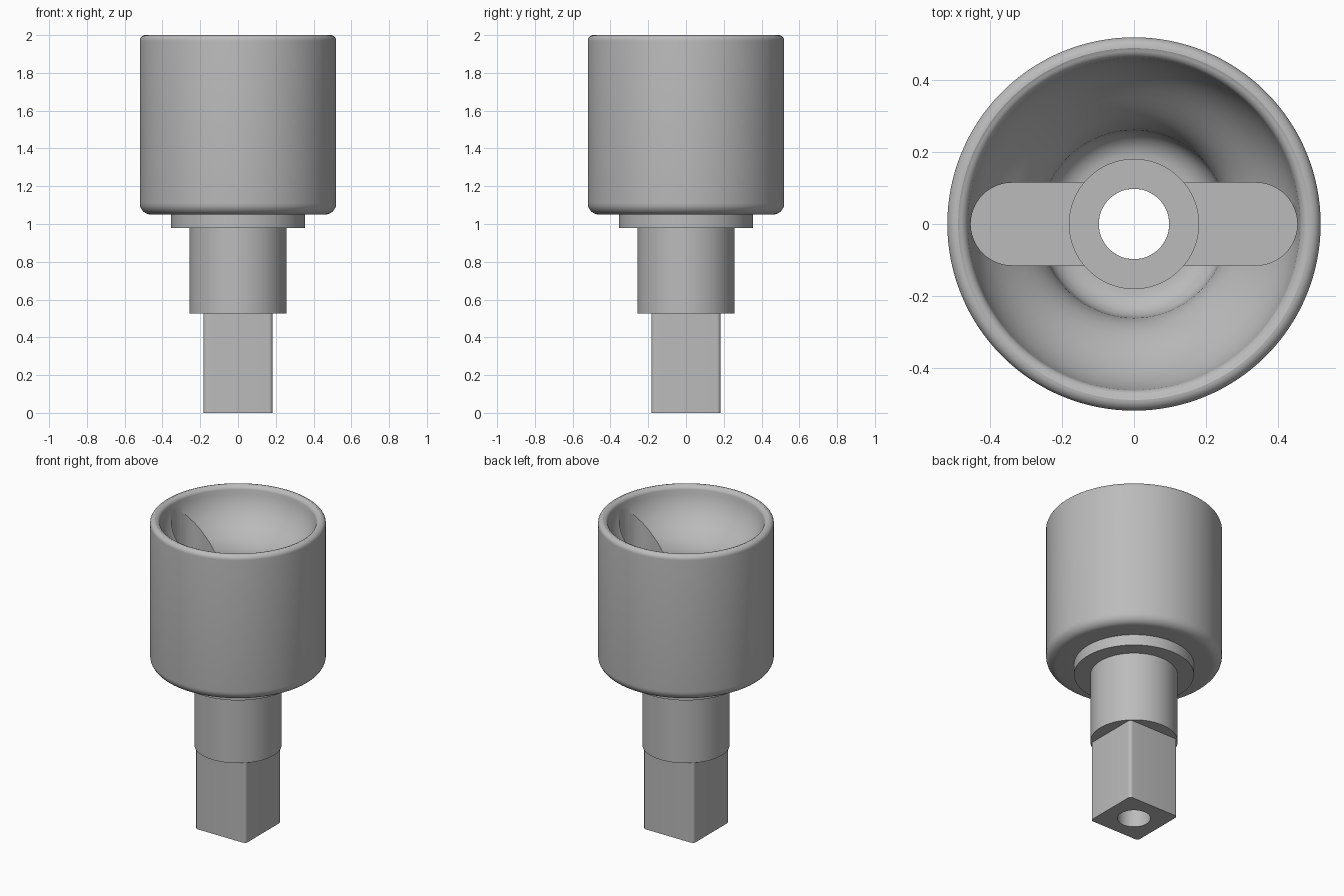
import bpy, bmesh, math
from mathutils import Vector

if "Cube" in bpy.data.objects:
    bpy.data.objects.remove(bpy.data.objects["Cube"], do_unlink=True)

BORE = 0.098
steel = bpy.data.materials.new("grey_steel")
steel.use_nodes = True
color = (0.5, 0.5, 0.5, 1)
steel.diffuse_color = color
steel.node_tree.nodes["Principled BSDF"].inputs["Base Color"].default_value = color


def make_object(name, bm):
    bmesh.ops.recalc_face_normals(bm, faces=bm.faces)
    mesh = bpy.data.meshes.new(name)
    bm.to_mesh(mesh)
    bm.free()
    mesh.materials.append(steel)
    obj = bpy.data.objects.new(name, mesh)
    bpy.context.collection.objects.link(obj)
    return obj


def arc(cx, cz, r, start, end, steps=8):
    angles = [math.radians(start + (end - start) * i / steps) for i in range(steps + 1)]
    return [(cx + r * math.cos(a), cz + r * math.sin(a)) for a in angles]


def lathe(name, profile, steps=128):
    bm = bmesh.new()
    verts = [bm.verts.new((r, 0, z)) for r, z in profile]
    edges = [bm.edges.new((a, b)) for a, b in zip(verts, verts[1:] + verts[:1])]
    bmesh.ops.spin(bm, geom=verts + edges, cent=(0, 0, 0), axis=(0, 0, 1),
                   angle=math.tau, steps=steps)
    bmesh.ops.remove_doubles(bm, verts=bm.verts, dist=1e-5)
    return make_object(name, bm)


def prism(name, outline, z0, z1):
    bm = bmesh.new()
    face = bm.faces.new([bm.verts.new((x, y, z0)) for x, y in outline])
    top = bmesh.ops.extrude_face_region(bm, geom=[face])["geom"]
    bmesh.ops.translate(bm, vec=Vector((0, 0, z1 - z0)),
                        verts=[v for v in top if isinstance(v, bmesh.types.BMVert)])
    return make_object(name, bm)


def cut(obj, cutter):
    mod = obj.modifiers.new("cut", "BOOLEAN")
    mod.operation = "DIFFERENCE"
    mod.solver = "EXACT"
    mod.object = cutter
    select(obj)
    bpy.ops.object.modifier_apply(modifier=mod.name)
    bpy.data.objects.remove(cutter, do_unlink=True)


def select(obj):
    bpy.ops.object.select_all(action="DESELECT")
    obj.select_set(True)
    bpy.context.view_layer.objects.active = obj


def smooth(obj):
    select(obj)
    bpy.ops.object.shade_smooth_by_angle(angle=math.radians(30))


def funnel_curve(p, steps=12):
    # cubic curve through the inside wall, steep at both ends
    pts = []
    for i in range(steps + 1):
        t = i / steps
        w = ((1 - t) ** 3, 3 * t * (1 - t) ** 2, 3 * t * t * (1 - t), t ** 3)
        pts.append(tuple(sum(k * q[a] for k, q in zip(w, p)) for a in (0, 1)))
    return pts


# Cup, collar and round neck turned as one body, with the bore through it
outside = [(BORE, 0.525), (0.258, 0.525), (0.258, 0.98), (0.355, 0.98), (0.355, 1.05)]
outside += arc(0.46, 1.11, 0.06, -90, 0)
outside += arc(0.49, 1.97, 0.03, 0, 90)
inside = arc(0.49, 1.97, 0.028, 100, 170)
inside += funnel_curve([(0.459, 1.95), (0.42, 1.78), (0.28, 1.76), (0.262, 1.62)])
inside += arc(0.18, 1.60, 0.08, 0, -80)
inside += [(0.18, 1.52), (0.18, 1.28), (BORE, 1.28)]
cup = lathe("cup_body", outside + inside)

# Stadium-shaped cross slot sunk into the cup
end = 0.34
slot = arc(end, 0, 0.115, -90, 90, 24) + arc(-end, 0, 0.115, 90, 270, 24)
cut(cup, prism("slot_cutter", slot, 1.38, 2.2))
smooth(cup)

# Square drive shank with rounded corners and the same bore
half, rad = 0.183, 0.02
c = half - rad
square = []
for i, (sx, sy) in enumerate([(1, 1), (-1, 1), (-1, -1), (1, -1)]):
    square += arc(sx * c, sy * c, rad, 90 * i, 90 * i + 90, 6)
shank = prism("square_shank", square, 0, 0.525)
cut(shank, prism("bore_cutter", arc(0, 0, BORE, 0, 354.375, 63), -0.1, 0.7))
smooth(shank)
